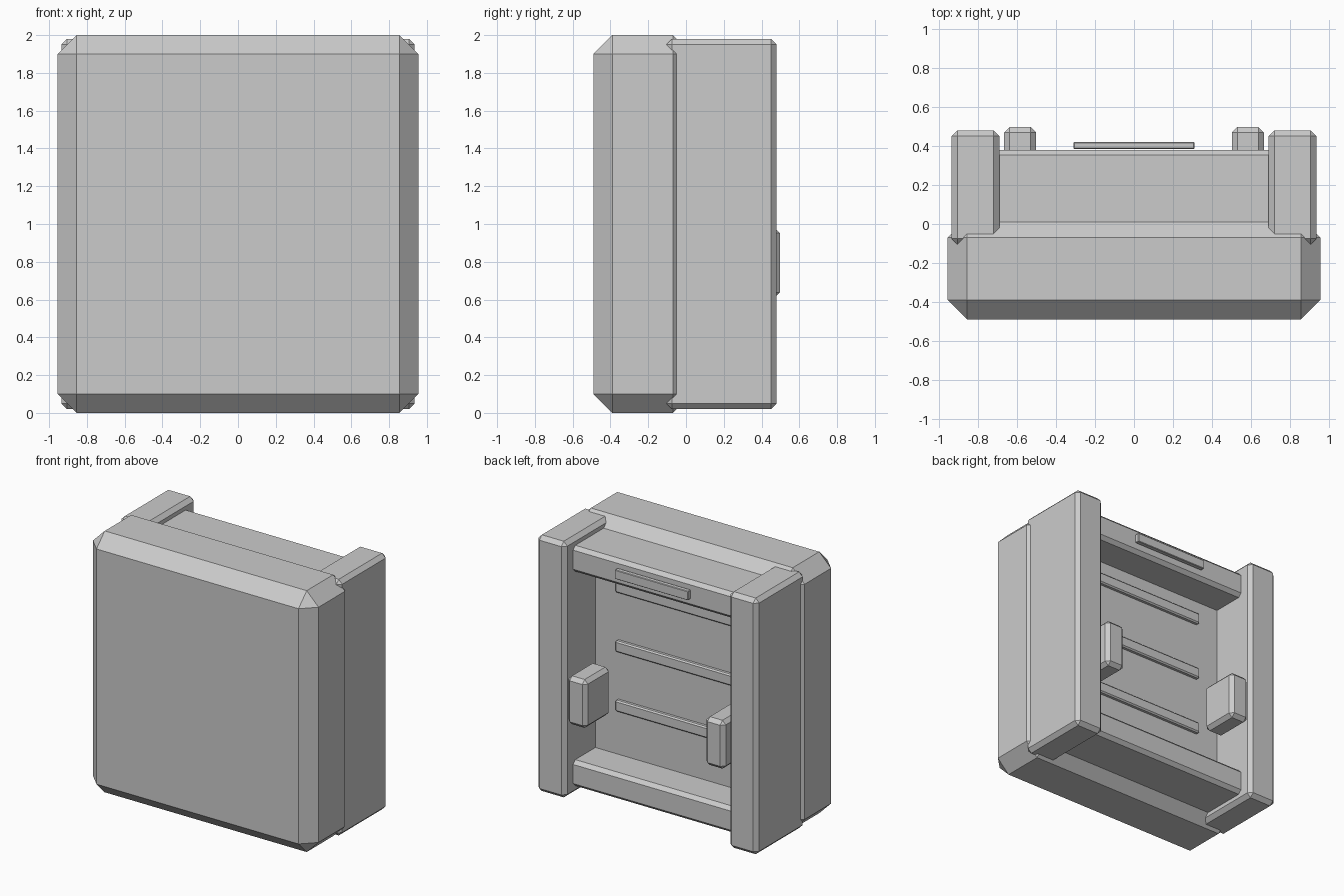
import bpy
import bmesh

if "Cube" in bpy.data.objects:
    bpy.data.objects.remove(bpy.data.objects["Cube"])


def box(name, xs, ys, zs, bevel):
    """Box given by its x, y and z ranges, with flat chamfers on all edges."""
    bm = bmesh.new()
    bmesh.ops.create_cube(bm, size=1)
    for v in bm.verts:
        for i, (lo, hi) in enumerate((xs, ys, zs)):
            v.co[i] = hi if v.co[i] > 0 else lo
    bmesh.ops.bevel(bm, geom=bm.edges[:], offset=bevel, offset_type='OFFSET',
                    segments=1, profile=0.5, affect='EDGES')
    bmesh.ops.recalc_face_normals(bm, faces=bm.faces)
    mesh = bpy.data.meshes.new(name)
    bm.to_mesh(mesh)
    bm.free()
    ob = bpy.data.objects.new(name, mesh)
    bpy.context.collection.objects.link(ob)
    return ob


def mirrored_box(name, xs, ys, zs, bevel):
    """Box plus its mirror image across x = 0."""
    ob = box(name, xs, ys, zs, bevel)
    ob.modifiers.new("mirror", 'MIRROR').use_axis[0] = True
    return ob


# Thick front slab with wide chamfers
box("front_slab", (-0.955, 0.955), (-0.49, 0.03), (0, 2), 0.1)

# Recessed panel between the rails
box("recessed_panel", (-0.75, 0.75), (-0.02, 0.11), (0.15, 1.85), 0.01)

# Side posts
mirrored_box("side_post", (0.69, 0.935), (-0.105, 0.48), (0.02, 1.98), 0.03)

# Top and bottom rails
for name, z in (("bottom_rail", 0.18), ("top_rail", 1.82)):
    box(name, (-0.75, 0.75), (-0.05, 0.38), (z - 0.1, z + 0.1), 0.027)

# Horizontal ribs on the panel
for i in range(3):
    z = 0.66 + 0.455 * i
    box(f"panel_rib_{i + 1}", (-0.505, 0.505), (0.08, 0.14),
        (z - 0.043, z + 0.043), 0.01)

# Clips beside the posts
mirrored_box("clip", (0.502, 0.665), (0.19, 0.497), (0.61, 0.98), 0.028)

# Thin plate on the top rail
box("rail_plate", (-0.31, 0.31), (0.385, 0.42), (1.79, 1.86), 0.004)
